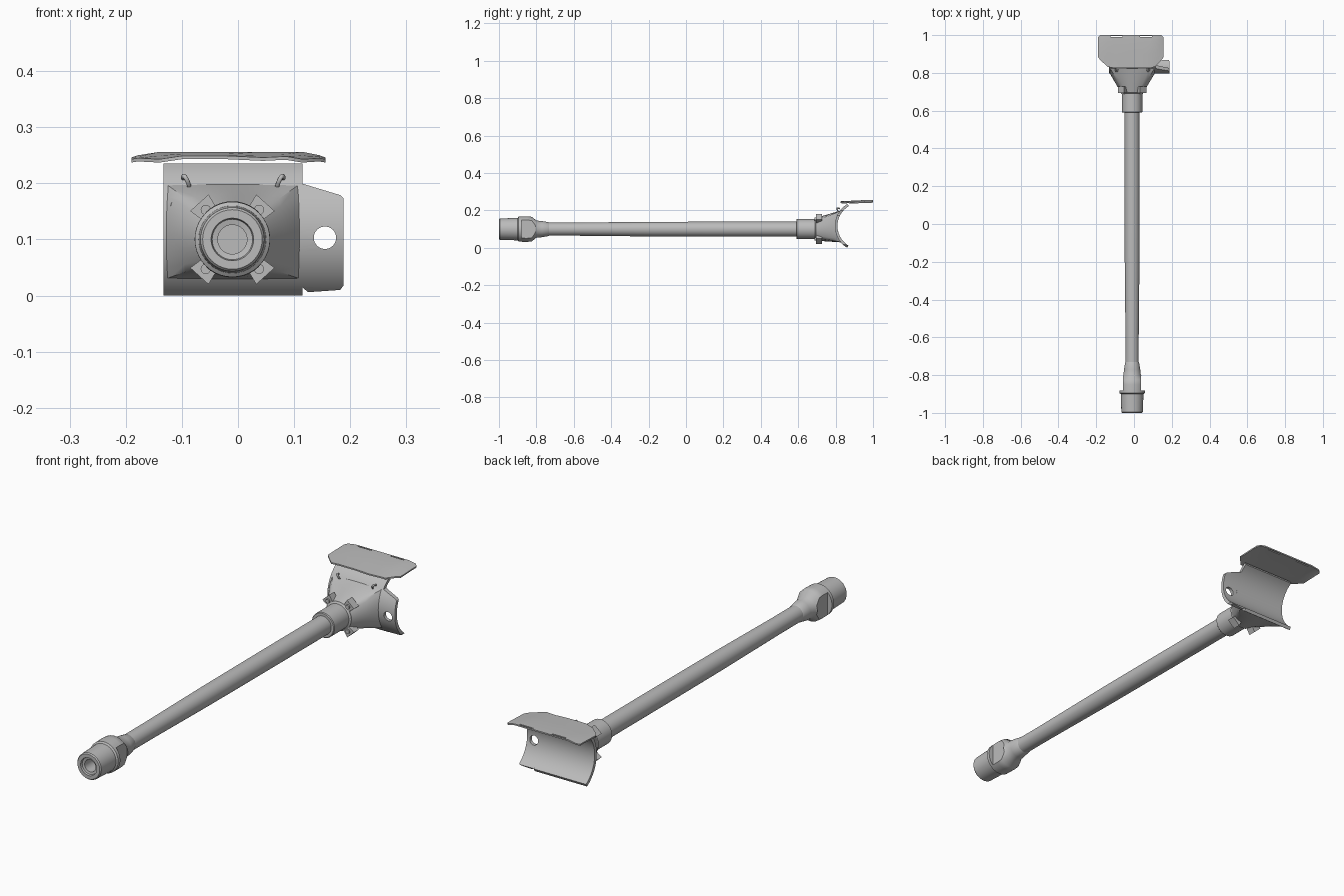
import bpy, bmesh, math
from mathutils import Vector, Matrix

if "Cube" in bpy.data.objects:
    bpy.data.objects.remove(bpy.data.objects["Cube"])

CX, CZ = -0.01, 0.10            # shaft axis
AY, AZ = 0.933, 0.117           # saddle axis (runs along x)
R_IN, R_OUT = 0.123, 0.137

grey = bpy.data.materials.new("metal_grey")
grey.diffuse_color = (0.5, 0.5, 0.5, 1)
grey.use_nodes = True
grey.node_tree.nodes["Principled BSDF"].inputs["Base Color"].default_value = grey.diffuse_color


def finish(bm, name, angle=35):
    bmesh.ops.recalc_face_normals(bm, faces=bm.faces)
    me = bpy.data.meshes.new(name)
    bm.to_mesh(me)
    bm.free()
    me.materials.append(grey)
    ob = bpy.data.objects.new(name, me)
    bpy.context.collection.objects.link(ob)
    smooth(ob, angle)
    return ob


def smooth(ob, angle=35):
    bpy.ops.object.select_all(action='DESELECT')
    ob.select_set(True)
    bpy.context.view_layer.objects.active = ob
    bpy.ops.object.shade_smooth_by_angle(angle=math.radians(angle))


def skin(bm, rings, closed=True):
    vr = [[bm.verts.new(p) for p in ring] for ring in rings]
    n = len(vr[0])
    for a, b in zip(vr, vr[1:]):
        for i in range(n if closed else n - 1):
            j = (i + 1) % n
            bm.faces.new((a[i], a[j], b[j], b[i]))
    return vr


def lathe(name, profile, n=40):
    """Turn (radius, y) pairs around the shaft axis."""
    bm = bmesh.new()
    rings = [[(CX + r * math.cos(t), y, CZ + r * math.sin(t))
              for t in (2 * math.pi * i / n for i in range(n))] for r, y in profile]
    vr = skin(bm, rings)
    bm.faces.new(vr[0])
    bm.faces.new(vr[-1])
    return finish(bm, name)


def prism(name, pts, depth):
    """Close a planar outline and extrude it by a vector."""
    bm = bmesh.new()
    f = bm.faces.new([bm.verts.new(p) for p in pts])
    ex = bmesh.ops.extrude_face_region(bm, geom=[f])
    bmesh.ops.translate(bm, vec=Vector(depth),
                        verts=[v for v in ex['geom'] if isinstance(v, bmesh.types.BMVert)])
    return finish(bm, name)


def box(name, center, size, rot=Matrix()):
    bm = bmesh.new()
    bmesh.ops.create_cube(bm, size=1, matrix=Matrix.Translation(center) @ rot @ Matrix.Diagonal((*size, 1)))
    return finish(bm, name)


def disc_y(name, center, r, depth, n=24):
    bm = bmesh.new()
    bmesh.ops.create_cone(bm, cap_ends=True, segments=n, radius1=r, radius2=r, depth=depth,
                          matrix=Matrix.Translation(center) @ Matrix.Rotation(math.pi / 2, 4, 'X'))
    return finish(bm, name)


def boolean(ob, cutter, op='DIFFERENCE'):
    m = ob.modifiers.new("cut", 'BOOLEAN')
    m.operation, m.object, m.solver = op, cutter, 'EXACT'
    bpy.context.view_layer.objects.active = ob
    bpy.ops.object.modifier_apply(modifier=m.name)
    bpy.data.objects.remove(cutter, do_unlink=True)
    smooth(ob)


def arc_shell(name, x0, x1, a0, a1, n=28):
    """Curved plate around the saddle axis, angles in degrees from -y."""
    pts = []
    for r, (s, e) in ((R_OUT, (a0, a1)), (R_IN, (a1, a0))):
        for i in range(n + 1):
            t = math.radians(s + (e - s) * i / n)
            pts.append((x0, AY - r * math.cos(t), AZ + r * math.sin(t)))
    return prism(name, pts, (x1 - x0, 0, 0))


def arc_y(z, r):
    return AY - math.sqrt(r * r - (z - AZ) ** 2)


# long shaft, slightly thicker toward the saddle
lathe("shaft", [(0.035, -0.80), (0.035, -0.6), (0.039, -0.2), (0.040, 0.2), (0.040, 0.62)])

# hollow end fitting with neck and two wrench flats
tip = lathe("end_fitting", [
    (0.026, -0.93), (0.026, -0.99), (0.036, -0.992), (0.038, -1.0), (0.053, -1.0),
    (0.057, -0.995), (0.060, -0.90), (0.067, -0.895), (0.068, -0.85), (0.066, -0.825),
    (0.046, -0.80), (0.043, -0.77), (0.037, -0.735), (0.034, -0.73)])
for s in (-1, 1):
    boolean(tip, box("flat_cutter", (CX + s * 0.097, -0.843, CZ), (0.10, 0.075, 0.2)))

# collar where the shaft enters the saddle
lathe("collar", [(0.038, 0.59), (0.051, 0.59), (0.054, 0.593), (0.054, 0.69), (0.062, 0.695),
                 (0.062, 0.715)])

# curved saddle plate
arc_shell("saddle", -0.133, 0.115, -58.6, 59.5)

# flared transition from round collar to saddle
N = 48
rings = []
for f in (0.0, 0.5, 0.85, 1.0):
    ring = []
    for i in range(N):
        t = 2 * math.pi * i / N
        c, s = math.cos(t), math.sin(t)
        m = max(abs(c), abs(s))
        ex, ez = -0.009 + 0.122 * c / m, 0.115 + 0.086 * s / m
        p0 = Vector((CX + 0.062 * c, 0.70, CZ + 0.062 * s))
        p1 = Vector((ex, arc_y(ez, 0.131), ez))
        ring.append(p0.lerp(p1, f))
    rings.append(ring)
bm = bmesh.new()
skin(bm, rings)
finish(bm, "flared_socket", 40)

# side tab with a pin hole
tab = arc_shell("side_tab", 0.10, 0.20, -58, 45)
outline = [(0.105, 0.203), (0.116, 0.199), (0.182, 0.179), (0.188, 0.173), (0.188, 0.018),
           (0.182, 0.010), (0.125, 0.006), (0.113, 0.016), (0.105, 0.016)]
boolean(tab, prism("tab_outline", [(x, 0.7, z) for x, z in outline], (0, 0.3, 0)), 'INTERSECT')
boolean(tab, disc_y("hole_cutter", (0.155, 0.82, 0.103), 0.020, 0.3, 32))

# four clamp lugs with bolts around the collar
for k in range(4):
    a = math.radians(48 + 84 * (k % 2) + 180 * (k // 2))
    d = Vector((math.cos(a), 0, math.sin(a)))
    w = Vector((-d.z, 0, d.x))
    c = Vector((CX, 0.694, CZ))
    prism(f"clamp_lug_{k}", [c + d * 0.052 + w * 0.015, c + d * 0.088 + w * 0.022,
                             c + d * 0.088 - w * 0.022, c + d * 0.052 - w * 0.015], (0, 0.034, 0))
    disc_y(f"lug_bolt_{k}", c + d * 0.071, 0.009, 0.012, 16)

# small hook loops on the upper face
for k, x in enumerate((-0.092, 0.075)):
    s = -1 if x < 0 else 1
    bm = bmesh.new()
    ring_pts = []
    side = Vector((s * 0.5, 0, 0.86))
    out = Vector((0, -0.8, 0.5))
    for i in range(9):
        t = math.pi * i / 8
        ctr = Vector((x, 0.822, 0.199)) + side * 0.012 * math.cos(t) + out * 0.018 * math.sin(t)
        u = side * math.cos(t) + out * math.sin(t)
        v = side.cross(out).normalized()
        ring_pts.append([ctr + 0.004 * (u * math.cos(q) + v * math.sin(q))
                         for q in (2 * math.pi * j / 8 for j in range(8))])
    skin(bm, ring_pts)
    finish(bm, f"hook_loop_{k}", 60)

# rivet on the saddle face
disc_y("rivet", (-0.11, 0.803, 0.16), 0.010, 0.02, 20)

# thin bent cover plate above the saddle: x, front y, back y, front z, back z
stations = [(-0.190, 0.882, 0.990, 0.243, 0.246), (-0.178, 0.868, 1.0, 0.245, 0.250),
            (-0.140, 0.832, 1.0, 0.243, 0.256), (-0.100, 0.825, 1.0, 0.249, 0.256),
            (-0.020, 0.825, 1.0, 0.249, 0.256), (0.045, 0.825, 1.0, 0.246, 0.256),
            (0.085, 0.825, 1.0, 0.248, 0.256), (0.115, 0.835, 1.0, 0.243, 0.256),
            (0.145, 0.868, 1.0, 0.245, 0.250), (0.156, 0.882, 0.990, 0.243, 0.246)]
rows = []
for x, yf, yb, zf, zb in stations:
    top = [(x, yf + (yb - yf) * f, zf + (zb - zf) * min(1, f * 1.25)) for f in (0, 0.4, 0.8, 1)]
    rows.append(top + [(px, py, pz - 0.006) for px, py, pz in reversed(top)])
bm = bmesh.new()
vr = skin(bm, rows)
for end in (vr[0], vr[-1]):
    for i in range(3):
        bm.faces.new((end[i], end[i + 1], end[6 - i], end[7 - i]))
plate = finish(bm, "cover_plate", 30)
for x in (-0.092, 0.063):
    boolean(plate, box("slot_cutter", (x, 0.993, 0.25), (0.064, 0.006, 0.1)))
